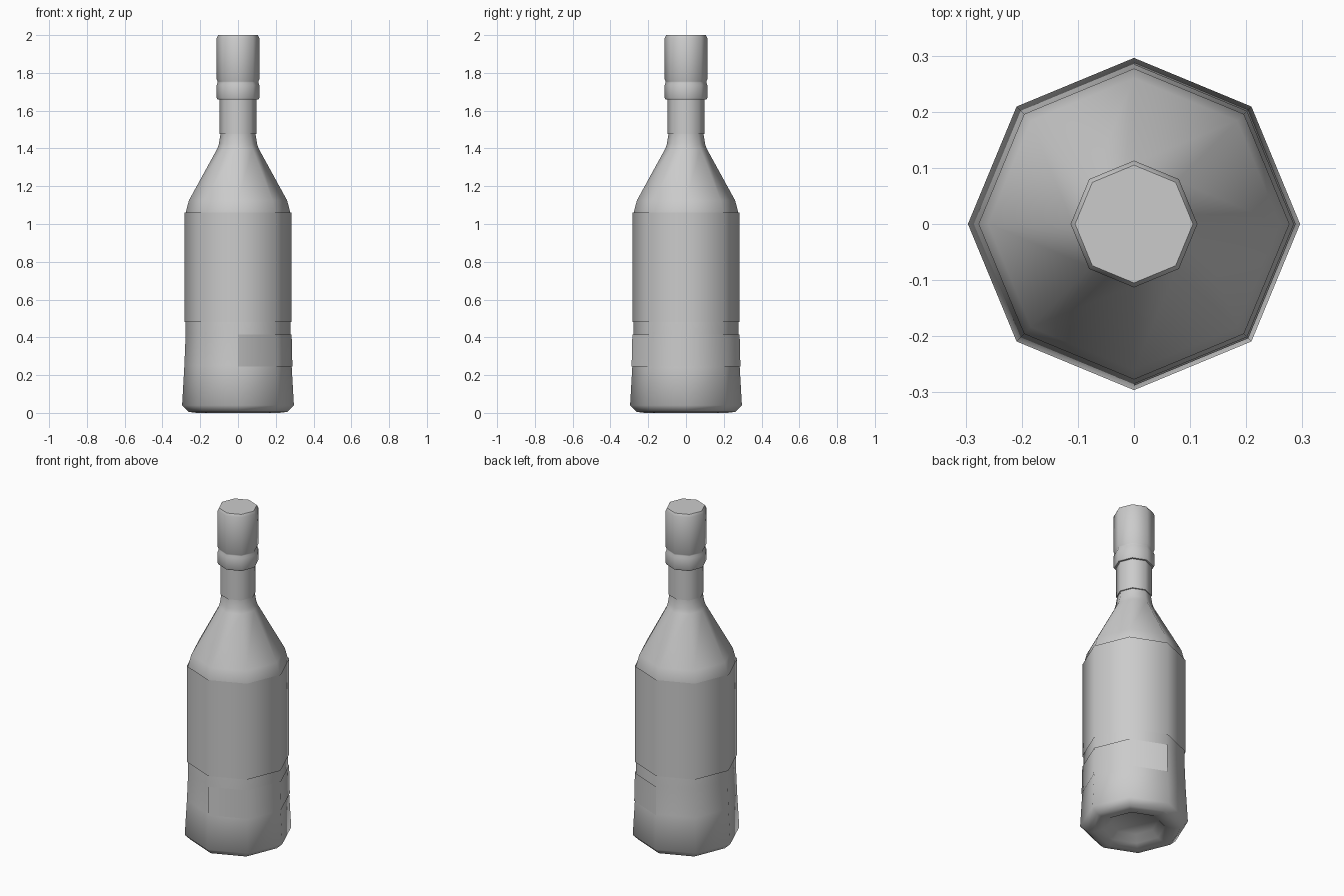
import bpy, bmesh, math

if "Cube" in bpy.data.objects:
    bpy.data.objects.remove(bpy.data.objects["Cube"])

SIDES = 8


def lathe(name, profile, first=0, count=SIDES, cap_start=False, cap_end=False):
    """Sweep (radius, z) points round z over `count` of the 8 sides."""
    bm = bmesh.new()
    closed = count == SIDES
    n = count if closed else count + 1
    rings = []
    for r, z in profile:
        angles = [(first + i) * math.tau / SIDES for i in range(n)]
        rings.append([bm.verts.new((r * math.cos(a), r * math.sin(a), z)) for a in angles])
    for low, high in zip(rings, rings[1:]):
        for i in range(count):
            j = (i + 1) % n
            bm.faces.new((low[i], low[j], high[j], high[i]))
    if cap_start:
        bm.faces.new(rings[0][::-1])
    if cap_end:
        bm.faces.new(rings[-1])
    mesh = bpy.data.meshes.new(name)
    bm.to_mesh(mesh)
    bm.free()
    obj = bpy.data.objects.new(name, mesh)
    bpy.context.collection.objects.link(obj)
    bpy.context.view_layer.objects.active = obj
    obj.select_set(True)
    bpy.ops.object.shade_smooth_by_angle(angle=math.radians(50))
    obj.select_set(False)
    return obj


# Glass body, starting in the hollow of the base
lathe("bottle_body", [
    (0.13, 0.05), (0.17, 0.015), (0.22, 0.0), (0.26, 0.005), (0.296, 0.04),
    (0.284, 0.25), (0.277, 0.42), (0.277, 1.06), (0.26, 1.125),
    (0.109, 1.40), (0.101, 1.425), (0.093, 1.475), (0.093, 1.67)], cap_start=True)

# Foil sleeve round the neck
lathe("neck_sleeve", [(0.092, 1.475), (0.098, 1.477), (0.098, 1.67)])

# Screw cap with lower collar and groove
lathe("cap", [
    (0.097, 1.66), (0.109, 1.66), (0.113, 1.668), (0.113, 1.735), (0.108, 1.748),
    (0.108, 1.755), (0.113, 1.765), (0.113, 1.985), (0.105, 2.0)], cap_end=True)

# Main label wraps all round, lower label covers the right half
lathe("main_label", [(0.284, 0.48), (0.284, 1.06)])
lathe("lower_label", [(0.288, 0.245), (0.284, 0.415)], first=-2, count=4)
